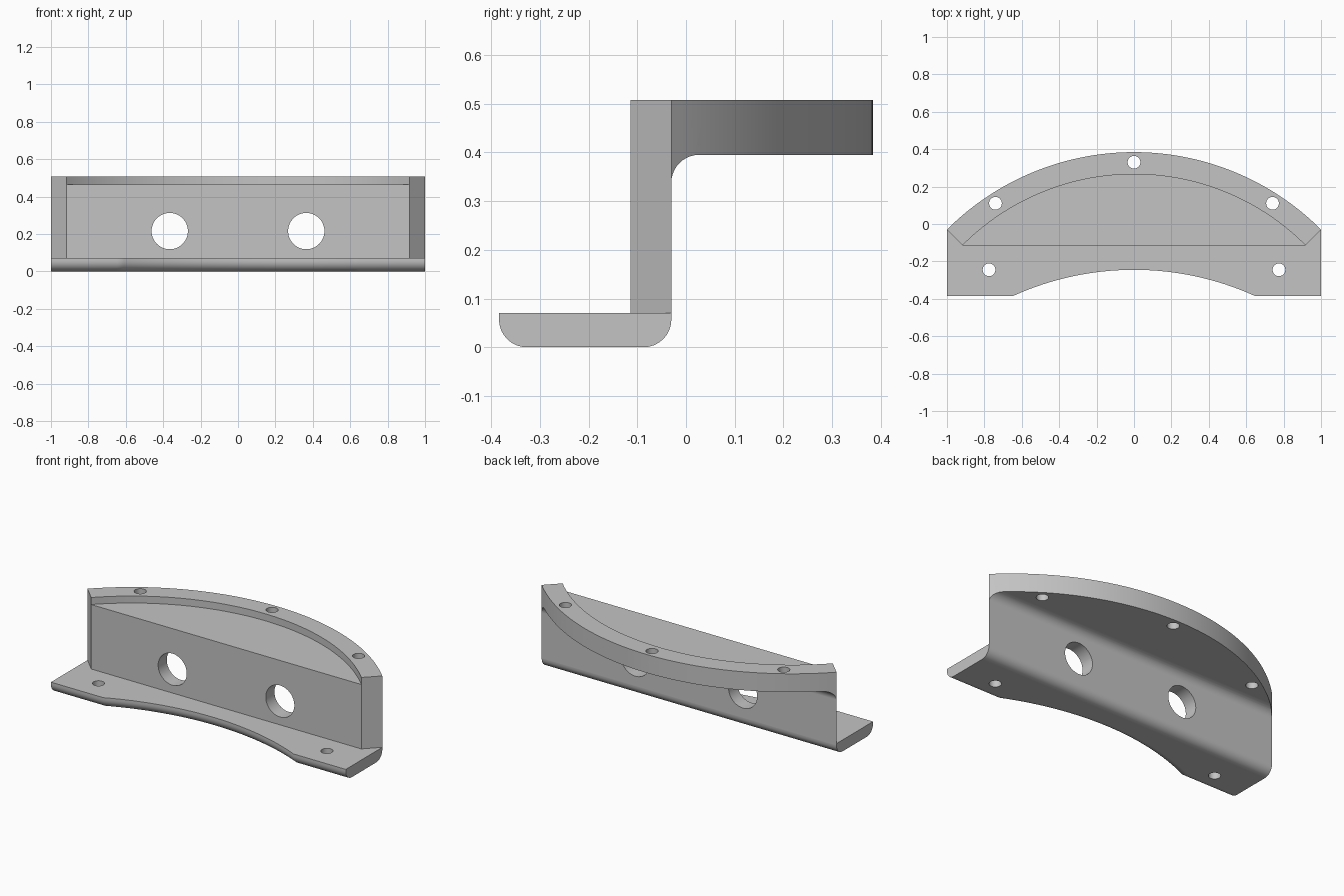
import bpy, bmesh
from math import sin, cos, pi, radians, asin
from mathutils import Vector

if "Cube" in bpy.data.objects:
    bpy.data.objects.remove(bpy.data.objects["Cube"], do_unlink=True)

grey = bpy.data.materials.new("plain_grey")
grey.use_nodes = True
colour = (0.55, 0.55, 0.55, 1)
grey.diffuse_color = colour
grey.node_tree.nodes["Principled BSDF"].inputs["Base Color"].default_value = colour

# Main dimensions
TOP, FLOOR, SHELF_UNDER, PLATE = 0.508, 0.465, 0.395, 0.07
FRONT, WALL_FRONT, WALL_BACK = -0.384, -0.114, -0.03
FILLET = 0.057
CENTRE_Y, OUTER_R, INNER_R, BOLT_R = -1.03, 2 ** 0.5, 1.296, 1.36


def arc(cx, cy, r, start, end, steps):
    """Points on an arc, angles in degrees."""
    angles = [radians(start + (end - start) * i / steps) for i in range(steps + 1)]
    return [(cx + r * cos(a), cy + r * sin(a)) for a in angles]


def prism(name, outline, low, high, axis="z", bevel_rule=None):
    """Extrude a closed outline along z (outline x,y) or x (outline y,z)."""
    place = (lambda u, v, w: (u, v, w)) if axis == "z" else (lambda u, v, w: (w, u, v))
    bm = bmesh.new()
    face = bm.faces.new([bm.verts.new(place(u, v, low)) for u, v in outline])
    extruded = bmesh.ops.extrude_face_region(bm, geom=[face])["geom"]
    moved = [g for g in extruded if isinstance(g, bmesh.types.BMVert)]
    bmesh.ops.translate(bm, verts=moved, vec=Vector(place(0, 0, high - low)))
    bmesh.ops.recalc_face_normals(bm, faces=bm.faces)
    if bevel_rule:
        edges = [e for e in bm.edges if bevel_rule(*e.verts)]
        bmesh.ops.bevel(bm, geom=edges, offset=FILLET, offset_type="OFFSET",
                        segments=8, profile=0.5, affect="EDGES", clamp_overlap=False)
    mesh = bpy.data.meshes.new(name)
    bm.to_mesh(mesh)
    bm.free()
    mesh.materials.append(grey)
    obj = bpy.data.objects.new(name, mesh)
    bpy.context.collection.objects.link(obj)
    return obj


def drill(name, location, radius, depth, along_y=False):
    bpy.ops.mesh.primitive_cylinder_add(
        vertices=48, radius=radius, depth=depth, location=location,
        rotation=(pi / 2 if along_y else 0, 0, 0))
    tool = bpy.context.object
    tool.name = name
    tool.data.materials.append(grey)
    return tool


def combine(target, tool, operation):
    """Apply a boolean and remove the tool."""
    tool.hide_render = True
    mod = target.modifiers.new(operation, "BOOLEAN")
    mod.operation, mod.solver, mod.object = operation, "EXACT", tool
    bpy.context.view_layer.objects.active = target
    bpy.ops.object.modifier_apply(modifier=mod.name)
    bpy.data.objects.remove(tool, do_unlink=True)


# Upright wall and shelf: side profile trimmed to a ring sector
profile = [(WALL_FRONT - 0.1, 0.06), (WALL_BACK, 0.06)]
profile += arc(WALL_BACK + FILLET, SHELF_UNDER - FILLET, FILLET, 180, 90, 10)
profile += [(0.6, SHELF_UNDER), (0.6, TOP), (WALL_FRONT - 0.1, TOP)]
bracket = prism("bracket", profile, -1.2, 1.2, axis="x")
chamfer_x = WALL_FRONT - CENTRE_Y
sector = arc(0, CENTRE_Y, OUTER_R, 45, 135, 64)
sector += [(-chamfer_x, WALL_FRONT), (chamfer_x, WALL_FRONT)]
combine(bracket, prism("sector_trim", sector, -0.2, 1), "INTERSECT")

# Recess that leaves the raised curved rim
recess = arc(0, CENTRE_Y, INNER_R, 43, 137, 64)
combine(bracket, prism("recess_cutter", recess, FLOOR, 1), "DIFFERENCE")

# Foot plate with a curved front notch and rounded lower edges
half, rise = 0.645, 0.139
notch_r = (half ** 2 + rise ** 2) / (2 * rise)
spread = asin(half / notch_r) * 180 / pi
outline = [(1, FRONT), (1, WALL_BACK), (-1, WALL_BACK), (-1, FRONT)]
outline += arc(0, FRONT + rise - notch_r, notch_r, 90 + spread, 90 - spread, 32)


def lower_long_edge(a, b):
    on_end = abs(a.co.x) > 0.999 and abs(a.co.x - b.co.x) < 0.001
    return a.co.z < 0.001 and b.co.z < 0.001 and not on_end


foot = prism("foot_plate", outline, 0, PLATE, bevel_rule=lower_long_edge)
combine(bracket, foot, "UNION")

# Bolt holes in the rim, foot and wall
for angle in (57, 90, 123):
    a = radians(angle)
    spot = (BOLT_R * cos(a), CENTRE_Y + BOLT_R * sin(a), TOP)
    combine(bracket, drill("rim_hole", spot, 0.034, 0.5), "DIFFERENCE")
for side in (-1, 1):
    combine(bracket, drill("foot_hole", (side * 0.775, -0.245, 0), 0.034, 0.4), "DIFFERENCE")
    combine(bracket, drill("wall_hole", (side * 0.365, WALL_FRONT, 0.215), 0.097, 0.4, True),
            "DIFFERENCE")

# Smooth curves, crisp corners
bpy.ops.object.select_all(action="DESELECT")
bracket.select_set(True)
bpy.context.view_layer.objects.active = bracket
bpy.ops.object.shade_smooth_by_angle(angle=radians(30))
weighted = bracket.modifiers.new("even_shading", "WEIGHTED_NORMAL")
weighted.keep_sharp = True
